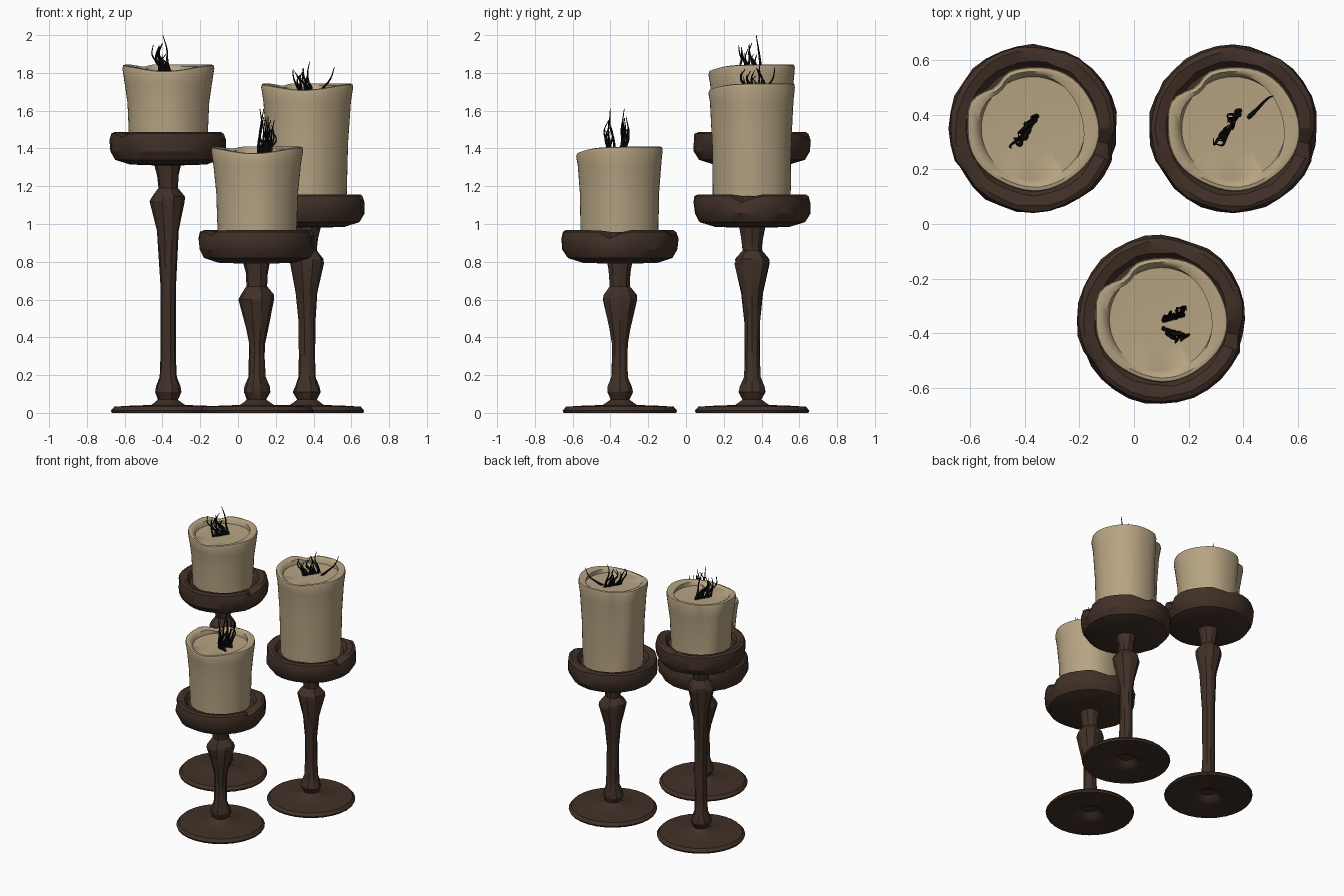
import bpy, bmesh, random
from math import sin, cos, pi, exp, radians
from mathutils import Vector

random.seed(4)
cube = bpy.data.objects.get("Cube")
if cube:
    bpy.data.objects.remove(cube, do_unlink=True)


def material(name, rgb):
    m = bpy.data.materials.new(name)
    m.use_nodes = True
    m.diffuse_color = (*rgb, 1)
    m.node_tree.nodes["Principled BSDF"].inputs["Base Color"].default_value = (*rgb, 1)
    return m


WOOD = material("dark brown wood", (0.052, 0.030, 0.020))
WAX = material("cream wax", (0.47, 0.37, 0.225))
BLACK = material("charred black", (0.004, 0.004, 0.004))


def bump(a, centre, width):
    """Soft peak around an angle in degrees."""
    d = (a - radians(centre) + pi) % (2 * pi) - pi
    return exp(-(d / radians(width)) ** 2)


def lathe(name, profile, sides, place, mat, warp=None, angle=35):
    """Spin (radius, height) points; warp(i, a, r, z) may reshape each ring."""
    bm = bmesh.new()
    rings = []
    for i, (r, z) in enumerate(profile):
        ring = []
        for k in range(sides):
            a = 2 * pi * k / sides
            rr, zz = warp(i, a, r, z) if warp else (r, z)
            ring.append(bm.verts.new((rr * cos(a), rr * sin(a), zz)))
        rings.append(ring)
    for low, high in zip(rings, rings[1:]):
        for k in range(sides):
            n = (k + 1) % sides
            bm.faces.new((low[k], low[n], high[n], high[k]))
    bm.faces.new(rings[0][::-1])
    bm.faces.new(rings[-1])
    me = bpy.data.meshes.new(name)
    bm.to_mesh(me)
    bm.free()
    me.materials.append(mat)
    ob = bpy.data.objects.new(name, me)
    ob.location = place
    bpy.context.collection.objects.link(ob)
    bpy.ops.object.select_all(action="DESELECT")
    ob.select_set(True)
    bpy.context.view_layer.objects.active = ob
    bpy.ops.object.shade_smooth_by_angle(angle=radians(angle))
    return ob


def chipped(i, a, r, z):
    """Worn rim with a chip on the right and cracks elsewhere."""
    r += random.uniform(-0.004, 0.004)
    if i in (4, 5, 6):
        chip = bump(a, -8, 7) + 0.5 * bump(a, 75, 9) + 0.45 * bump(a, 215, 6)
        z -= 0.045 * chip
        r -= 0.022 * chip
    return r, z


def worn(i, a, r, z):
    return r * random.uniform(0.94, 1.06), z


def melted(i, a, r, z):
    """Slumped wax: low front lip, dent at the back left, soft drips."""
    t = min(1, i / 4)
    dent = bump(a, 132, 13)
    if i <= 6:
        r *= 1 + 0.012 * cos(5 * a + 1) + 0.03 * t * cos(2 * a)
        r += t * (0.012 * bump(a, 160, 12) - 0.03 * dent)
    elif i == 7:
        r -= 0.018 * bump(a, 20, 45) + 0.02 * dent
    if 4 <= i <= 7:
        z -= 0.035 * bump(a, 265, 50) + 0.012 * dent
    return r, z


def wick(name, strands):
    """Tapered curling strands, each a list of points."""
    cu = bpy.data.curves.new(name, "CURVE")
    cu.dimensions = "3D"
    cu.bevel_depth = 0.009
    cu.bevel_resolution = 1
    cu.resolution_u = 4
    cu.use_fill_caps = True
    for pts in strands:
        sp = cu.splines.new("BEZIER")
        sp.bezier_points.add(len(pts) - 1)
        for j, (bp, p) in enumerate(zip(sp.bezier_points, pts)):
            bp.co = p
            bp.radius = 1 - 0.8 * j / (len(pts) - 1)
            bp.handle_left_type = bp.handle_right_type = "AUTO"
    cu.materials.append(BLACK)
    ob = bpy.data.objects.new(name, cu)
    bpy.context.collection.objects.link(ob)
    bpy.ops.object.select_all(action="DESELECT")
    ob.select_set(True)
    bpy.context.view_layer.objects.active = ob
    bpy.ops.object.convert(target="MESH")


def tuft(root, spread, lean, height, count):
    """Strands rooted along a short line, leaning and curling upward."""
    out = []
    for k in range(count):
        s = 2 * k / (count - 1) - 1
        h = height * (1 if k == 0 else random.uniform(0.45, 0.85))
        base = Vector(root) + Vector(spread) * s
        jitter = lambda q: Vector((random.uniform(-q, q), random.uniform(-q, q), 0))
        out.append([base,
                    base + Vector(lean) * 0.25 + jitter(0.012) + Vector((0, 0, h * 0.3)),
                    base + Vector(lean) * 0.8 + jitter(0.02) + Vector((0, 0, h * 0.65)),
                    base + Vector(lean) * 0.75 + jitter(0.02) + Vector((0, 0, h))])
    return out


def candlestick(label, x, y, dish, top):
    """dish is the height of the dish underside, top the highest wax rim."""
    here = (x, y, 0)
    lathe(label + "_base", [(0.045, 0.045), (0.08, 0.012), (0.11, 0.0), (0.298, 0.0),
                            (0.303, 0.012), (0.285, 0.033), (0.2, 0.038), (0.09, 0.042),
                            (0.05, 0.07)], 28, here, WOOD)
    knob = dish - 0.175
    lathe(label + "_stem", [(0.085, 0.04), (0.052, 0.07), (0.072, 0.11), (0.066, 0.14),
                            (0.046, 0.19), (0.042, 0.3), (0.043, knob * 0.6),
                            (0.058, knob - 0.17), (0.093, knob - 0.015), (0.09, knob + 0.01),
                            (0.054, knob + 0.055), (0.058, knob + 0.12), (0.072, dish + 0.01)],
          10, here, WOOD, worn, 25)
    lathe(label + "_dish", [(0.06, dish), (0.2, dish + 0.005), (0.278, dish + 0.03),
                            (0.306, dish + 0.075), (0.31, dish + 0.135), (0.302, dish + 0.168),
                            (0.285, dish + 0.177), (0.245, dish + 0.168), (0.225, dish + 0.14)],
          32, here, WOOD, chipped, 30)
    low = dish + 0.13
    mid = (low + top) / 2
    lathe(label + "_candle", [(0.206, low), (0.208, low + 0.05), (0.213, mid),
                              (0.226, top - 0.1), (0.236, top - 0.02), (0.232, top - 0.003),
                              (0.219, top), (0.2, top - 0.012), (0.19, top - 0.045),
                              (0.1, top - 0.05)],
          48, here, WAX, melted, 50)


candlestick("tall", -0.37, 0.35, 1.31, 1.845)
candlestick("middle", 0.365, 0.35, 0.98, 1.745)
candlestick("short", 0.10, -0.35, 0.79, 1.41)

# Burnt wicks
wick("tall_wick", tuft((-0.385, 0.35, 1.79), (-0.03, -0.045, 0), (-0.035, -0.03, 0), 0.21, 11))
stray = [(0.42, 0.39, 1.69), (0.45, 0.42, 1.72), (0.49, 0.46, 1.77), (0.51, 0.47, 1.83)]
wick("middle_wick", tuft((0.36, 0.365, 1.69), (-0.03, -0.05, 0), (-0.03, -0.02, 0), 0.17, 11) + [stray])
for side, sy in (("front", -1), ("back", 1)):
    wick("short_wick_" + side, tuft((0.145, -0.37 + 0.025 * sy, 1.355), (0.035, 0.01 * sy, 0),
                                    (0.01, 0.025 * sy, 0), 0.255, 8))
